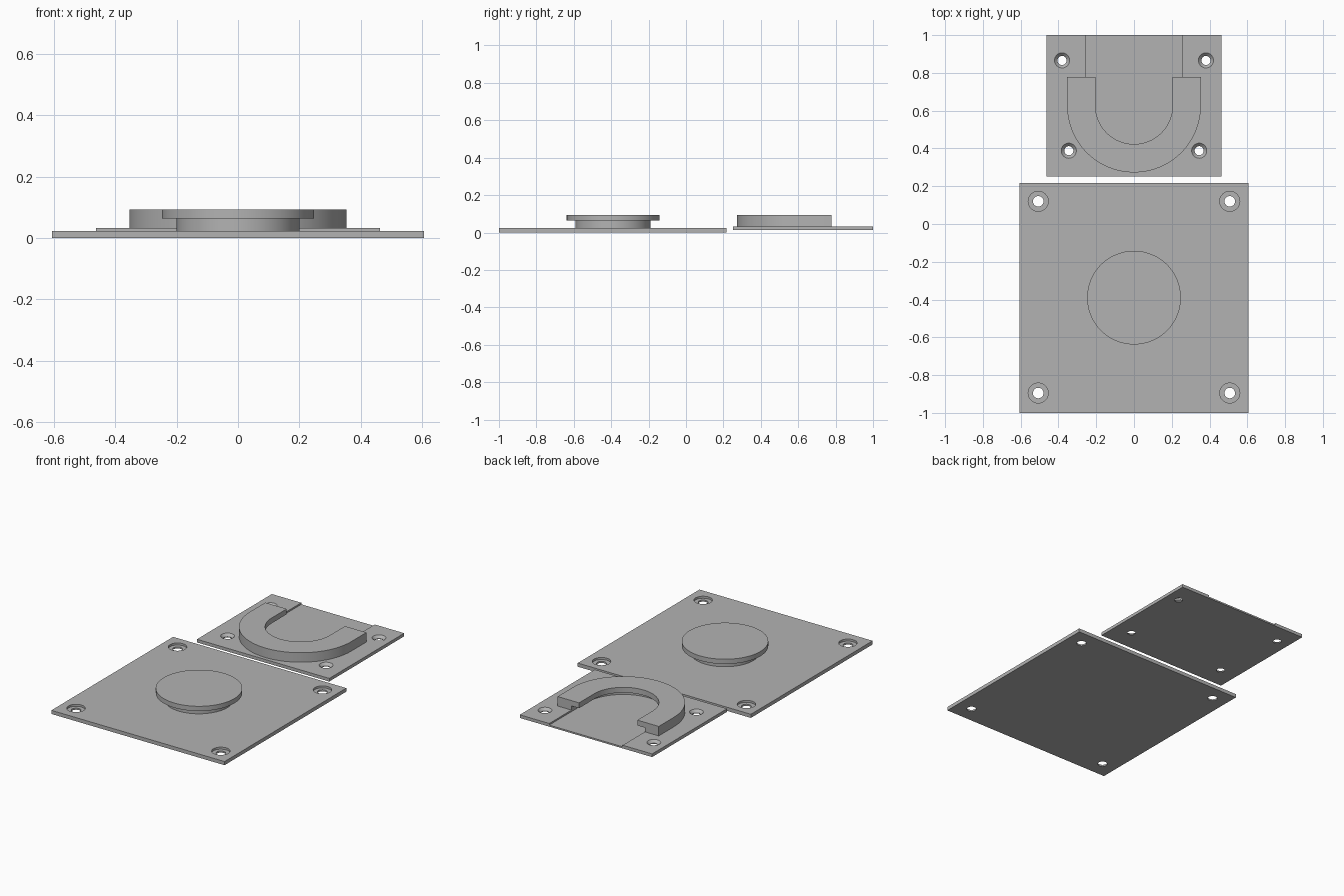
import bpy, bmesh
from math import pi, cos, sin

cube = bpy.data.objects.get("Cube")
if cube:
    bpy.data.objects.remove(cube, do_unlink=True)

gray = bpy.data.materials.new("plain gray")
gray.use_nodes = True
gray.diffuse_color = (0.45, 0.45, 0.45, 1)
gray.node_tree.nodes["Principled BSDF"].inputs["Base Color"].default_value = (0.45, 0.45, 0.45, 1)


def finish(name, bm):
    bmesh.ops.recalc_face_normals(bm, faces=bm.faces[:])
    mesh = bpy.data.meshes.new(name)
    bm.to_mesh(mesh)
    bm.free()
    mesh.materials.append(gray)
    obj = bpy.data.objects.new(name, mesh)
    bpy.context.collection.objects.link(obj)
    return obj


def prism(name, outline, z0, z1):
    """Extrude a flat outline from z0 to z1."""
    bm = bmesh.new()
    face = bm.faces.new([bm.verts.new((x, y, z0)) for x, y in outline])
    top = bmesh.ops.extrude_face_region(bm, geom=[face])["geom"]
    verts = [v for v in top if isinstance(v, bmesh.types.BMVert)]
    bmesh.ops.translate(bm, verts=verts, vec=(0, 0, z1 - z0))
    return finish(name, bm)


def lathe(name, profile, x, y, n=64):
    """Stack circular rings given as (radius, height), capped at both ends."""
    bm = bmesh.new()
    rings = [[bm.verts.new((x + r * cos(2 * pi * i / n), y + r * sin(2 * pi * i / n), z))
              for i in range(n)] for r, z in profile]
    for a, b in zip(rings, rings[1:]):
        for i in range(n):
            j = (i + 1) % n
            bm.faces.new((a[i], a[j], b[j], b[i]))
    bm.faces.new(rings[0])
    bm.faces.new(rings[-1])
    return finish(name, bm)


def rect(half, y0, y1):
    return [(-half, y0), (half, y0), (half, y1), (-half, y1)]


def u_shape(radius, y_end, n=64):
    """Half circle towards the front with straight sides running back."""
    arc = [(radius * cos(pi + pi * i / n), ARC_Y + radius * sin(pi + pi * i / n))
           for i in range(n + 1)]
    return [(-radius, y_end)] + arc + [(radius, y_end)]


def cut(obj, cutters):
    for cutter in cutters:
        cutter.hide_render = True
        mod = obj.modifiers.new("cut", "BOOLEAN")
        mod.operation = "DIFFERENCE"
        mod.solver = "EXACT"
        mod.object = cutter
        bpy.context.view_layer.objects.active = obj
        bpy.ops.object.modifier_apply(modifier=mod.name)
    for cutter in cutters:
        bpy.data.objects.remove(cutter, do_unlink=True)


ARC_Y = 0.627
BASE_TOP, LOW, TOP = 0.023, 0.013, 0.093
PLATE_TOP = 0.033
LIP = 0.059

# Large plate with counterbored screw holes
base = prism("base_plate", rect(0.606, -1, 0.217), 0, BASE_TOP)
bore = [(0.028, -0.02), (0.028, 0.01), (0.053, 0.01), (0.053, 0.05)]
cut(base, [lathe("hole_cutter", bore, sx * 0.507, y, 40)
           for sx in (-1, 1) for y in (-0.895, 0.12)])

# Round button with a narrower stem
button = lathe("button", [(0.2, BASE_TOP), (0.2, 0.063), (0.248, 0.063), (0.248, TOP)], 0, -0.39, 96)

# Small plate with a shallow groove and countersunk screw holes
plate = prism("socket_plate", rect(0.463, 0.251, 1), LOW, PLATE_TOP)
sink = [(0.024, -0.02), (0.024, 0.017), (0.04, PLATE_TOP), (0.04, 0.06)]
cut(plate, [prism("groove_cutter", u_shape(0.257, 1.1), 0.023, 0.06)] +
    [lathe("hole_cutter", sink, sx * x, y, 40)
     for sx in (-1, 1) for x, y in ((0.381, 0.866), (0.345, 0.388))])

# Horseshoe holder, undercut so that its lip grips the button
holder = prism("horseshoe_holder", u_shape(0.354, 0.778), PLATE_TOP, TOP)
cut(holder, [prism("slot_cutter", u_shape(0.204, 1.1), 0, 0.2),
             prism("undercut_cutter", u_shape(0.257, 1.1), 0, LIP)])

# Smooth the round walls, keep the edges crisp
for obj in (base, button, plate, holder):
    bpy.ops.object.select_all(action="DESELECT")
    obj.select_set(True)
    bpy.context.view_layer.objects.active = obj
    bpy.ops.object.shade_smooth_by_angle(angle=pi / 6)
